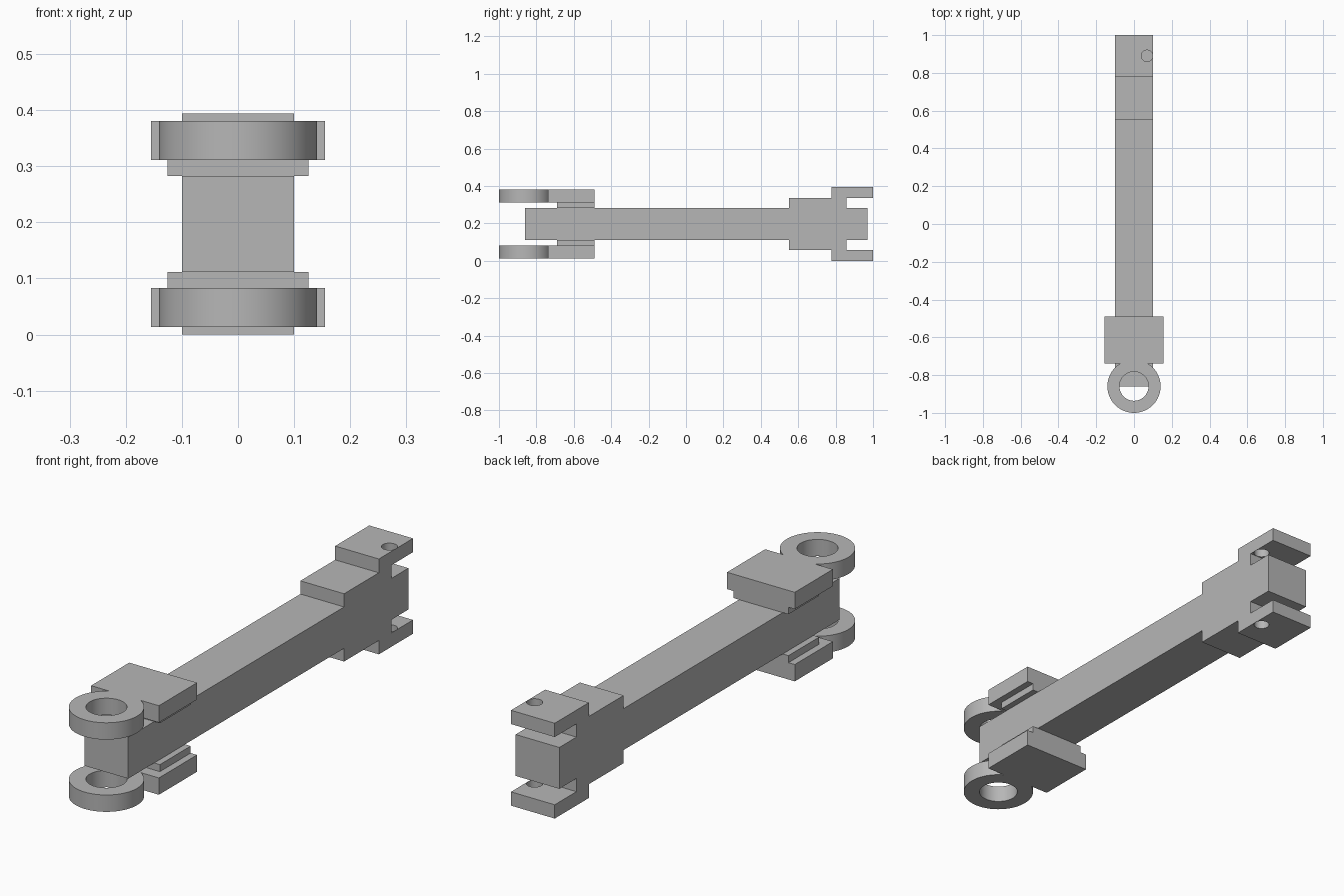
import bpy, bmesh, math
from mathutils import Matrix

cube = bpy.data.objects.get("Cube")
if cube:
    bpy.data.objects.remove(cube, do_unlink=True)

MID = 0.197          # height of the horizontal mirror plane
BEAM_HALF = 0.0855   # half height of the plain beam
HALF_WIDTH = 0.1

grey = bpy.data.materials.new("plain_grey")
grey.use_nodes = True
colour = (0.47, 0.47, 0.47, 1)
grey.diffuse_color = colour
grey.node_tree.nodes["Principled BSDF"].inputs["Base Color"].default_value = colour


def finish(name, bm):
    bmesh.ops.recalc_face_normals(bm, faces=bm.faces)
    mesh = bpy.data.meshes.new(name)
    bm.to_mesh(mesh)
    bm.free()
    mesh.materials.append(grey)
    obj = bpy.data.objects.new(name, mesh)
    bpy.context.collection.objects.link(obj)
    return obj


def box(name, half_x, y0, y1, z0, z1):
    bm = bmesh.new()
    size = Matrix.Diagonal((2 * half_x, y1 - y0, z1 - z0, 1))
    place = Matrix.Translation((0, (y0 + y1) / 2, (z0 + z1) / 2))
    bmesh.ops.create_cube(bm, size=1, matrix=place @ size)
    return finish(name, bm)


def cylinder(name, x, y, radius, z0, z1, sides=64):
    bm = bmesh.new()
    bmesh.ops.create_cone(bm, cap_ends=True, segments=sides, radius1=radius, radius2=radius,
                          depth=z1 - z0, matrix=Matrix.Translation((x, y, (z0 + z1) / 2)))
    return finish(name, bm)


def combine(target, tool, operation):
    mod = target.modifiers.new(operation.lower(), 'BOOLEAN')
    mod.operation = operation
    mod.solver = 'EXACT'
    mod.object = tool
    bpy.ops.object.select_all(action='DESELECT')
    bpy.context.view_layer.objects.active = target
    target.select_set(True)
    bpy.ops.object.modifier_apply(modifier=mod.name)
    bpy.data.objects.remove(tool, do_unlink=True)


def smooth(obj):
    bpy.ops.object.select_all(action='DESELECT')
    bpy.context.view_layer.objects.active = obj
    obj.select_set(True)
    bpy.ops.object.shade_smooth_by_angle(angle=math.radians(30))


# Beam with stepped, forked rear end: upper side profile (y, height above mid), mirrored
upper = [(-0.86, BEAM_HALF), (0.55, BEAM_HALF), (0.55, 0.14), (0.777, 0.14), (0.777, MID),
         (1.0, MID), (1.0, 0.14), (0.858, 0.14), (0.858, BEAM_HALF), (0.97, BEAM_HALF)]
outline = upper + [(y, -h) for y, h in reversed(upper)]
bm = bmesh.new()
side = bm.faces.new([bm.verts.new((-HALF_WIDTH, y, MID + h)) for y, h in outline])
grown = bmesh.ops.extrude_face_region(bm, geom=[side])["geom"]
bmesh.ops.translate(bm, vec=(2 * HALF_WIDTH, 0, 0),
                    verts=[v for v in grown if isinstance(v, bmesh.types.BMVert)])
beam = finish("forked_beam", bm)

# Pin holes through both fork prongs
for z0, z1 in ((-0.05, 0.085), (0.31, 0.45)):
    combine(beam, cylinder("pin_cutter", 0.069, 0.89, 0.0305, z0, z1, 32), 'DIFFERENCE')
smooth(beam)

# Upper and lower clamp plates, each with a front ring and a narrower pad
for name, sign in (("upper", 1), ("lower", -1)):
    inner, outer, pad_in = (MID + sign * d for d in (0.1145, 0.184, BEAM_HALF))
    z0, z1 = sorted((inner, outer))
    plate = box(name + "_ring_plate", 0.155, -0.738, -0.489, z0, z1)
    combine(plate, cylinder("ring", 0, -0.859, 0.141, z0, z1), 'UNION')
    combine(plate, cylinder("ring_cutter", 0, -0.859, 0.077, z0 - 0.05, z1 + 0.05), 'DIFFERENCE')
    smooth(plate)
    p0, p1 = sorted((pad_in, inner))
    box(name + "_pad", 0.126, -0.69, -0.489, p0, p1)
